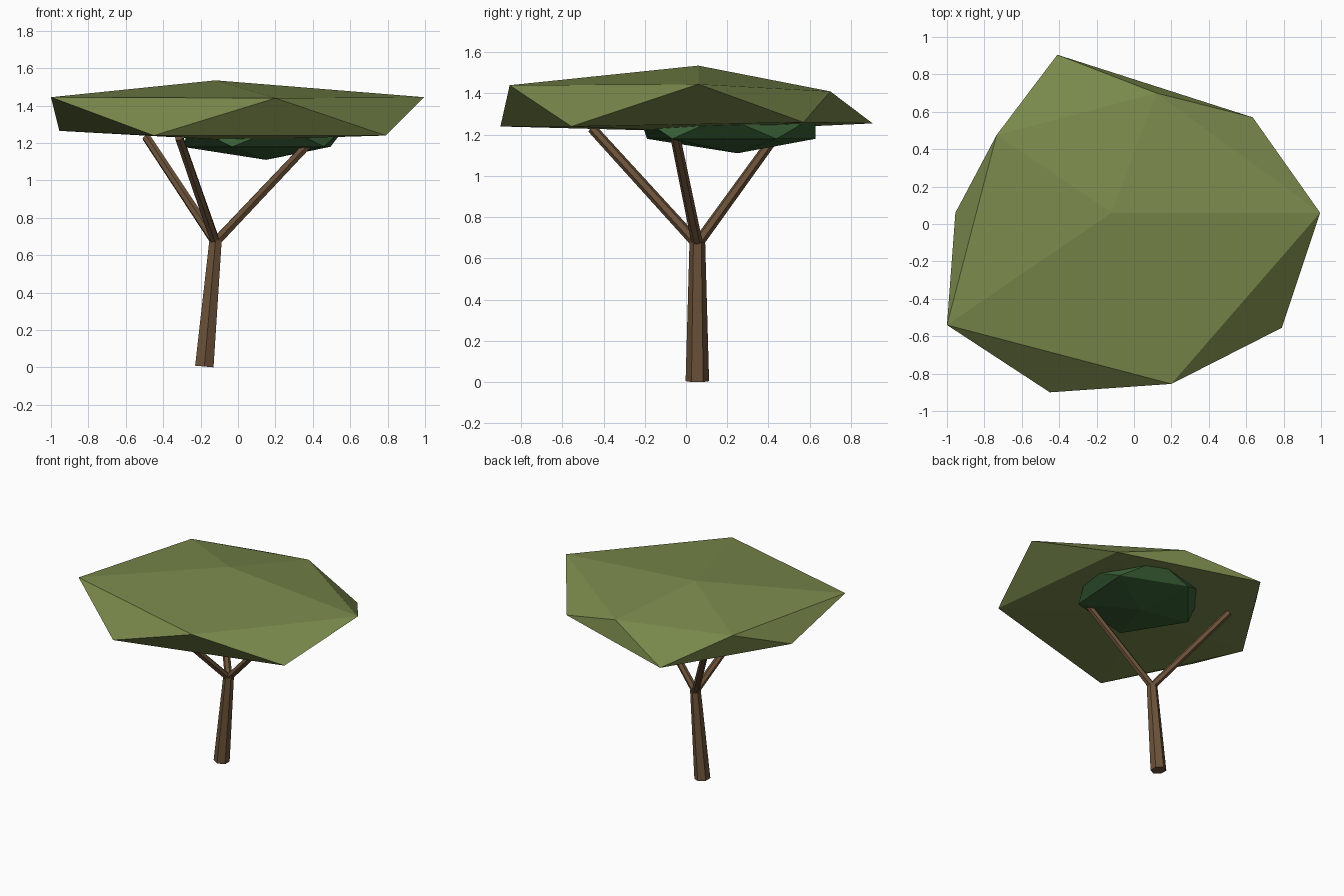
import bpy, bmesh
from math import radians, cos, sin
from mathutils import Vector

cube = bpy.data.objects.get("Cube")
if cube:
    bpy.data.objects.remove(cube, do_unlink=True)


def make_material(name, colour):
    mat = bpy.data.materials.new(name)
    mat.use_nodes = True
    mat.diffuse_color = (*colour, 1)
    bsdf = mat.node_tree.nodes["Principled BSDF"]
    bsdf.inputs["Base Color"].default_value = (*colour, 1)
    bsdf.inputs["Roughness"].default_value = 0.9
    return mat


bark = make_material("brown bark", (0.15, 0.085, 0.042))
olive = make_material("olive leaves", (0.19, 0.245, 0.07))
dark_green = make_material("dark green leaves", (0.04, 0.115, 0.036))


def add_object(name, bm, mat):
    bmesh.ops.recalc_face_normals(bm, faces=bm.faces[:])
    mesh = bpy.data.meshes.new(name)
    bm.to_mesh(mesh)
    bm.free()
    mesh.materials.append(mat)
    obj = bpy.data.objects.new(name, mesh)
    bpy.context.collection.objects.link(obj)
    return obj


def limb(name, start, end, r_start, r_end, twist=0):
    """Tapered six-sided stick between two points."""
    start, end = Vector(start), Vector(end)
    axis = end - start
    bm = bmesh.new()
    bmesh.ops.create_cone(bm, cap_ends=True, segments=6, radius1=r_start,
                          radius2=r_end, depth=axis.length)
    obj = add_object(name, bm, bark)
    obj.rotation_mode = 'QUATERNION'
    tilt = Vector((0, 0, 1)).rotation_difference(axis)
    obj.rotation_quaternion = tilt @ Vector((0, 0, 1)).to_track_quat('Z', 'Y') \
        if not twist else tilt
    obj.location = (start + end) / 2
    return obj


def leaf_clump(name, top, upper, lower, bottom, mat):
    """Uneven twenty-sided clump: two staggered rings of five and two poles."""
    bm = bmesh.new()
    t, b = bm.verts.new(top), bm.verts.new(bottom)
    up = [bm.verts.new(p) for p in upper]
    low = [bm.verts.new(p) for p in lower]
    for i in range(5):
        j = (i + 1) % 5
        bm.faces.new((t, up[i], up[j]))
        bm.faces.new((up[i], low[i], up[j]))
        bm.faces.new((low[i], low[j], up[j]))
        bm.faces.new((b, low[j], low[i]))
    return add_object(name, bm, mat)


# Trunk and three branches
fork = (-0.12, 0.055, 0.68)
limb("trunk", (-0.18, 0.055, 0.005), fork, 0.057, 0.038)
for side, tip in (("back", (-0.49, 0.46, 1.23)),
                  ("front", (-0.315, -0.455, 1.23)),
                  ("left", (0.41, -0.06, 1.23))):
    limb(side + "_branch", (fork[0], fork[1], 0.67), tip, 0.027, 0.024)

# Wide flat canopy
leaf_clump(
    "canopy", (-0.12, 0.06, 1.535),
    [(-1, -0.54, 1.445), (0.2, -0.855, 1.44), (0.995, 0.06, 1.445),
     (0.12, 0.7, 1.41), (-0.735, 0.475, 1.43)],
    [(-0.45, -0.9, 1.24), (0.79, -0.555, 1.24), (0.635, 0.57, 1.26),
     (-0.41, 0.905, 1.255), (-0.955, 0.06, 1.265)],
    (-0.05, 0.05, 1.215), olive)


# Small darker clump under the canopy
def ring(radius, height, offset):
    return [(0.13 + radius * cos(radians(offset + 72 * i)),
             0.21 + radius * sin(radians(offset + 72 * i)), height)
            for i in range(5)]


leaf_clump("lower_leaves", (0.15, 0.22, 1.36), ring(0.45, 1.29, -148),
           ring(0.43, 1.18, -112), (0.15, 0.25, 1.11), dark_green)
